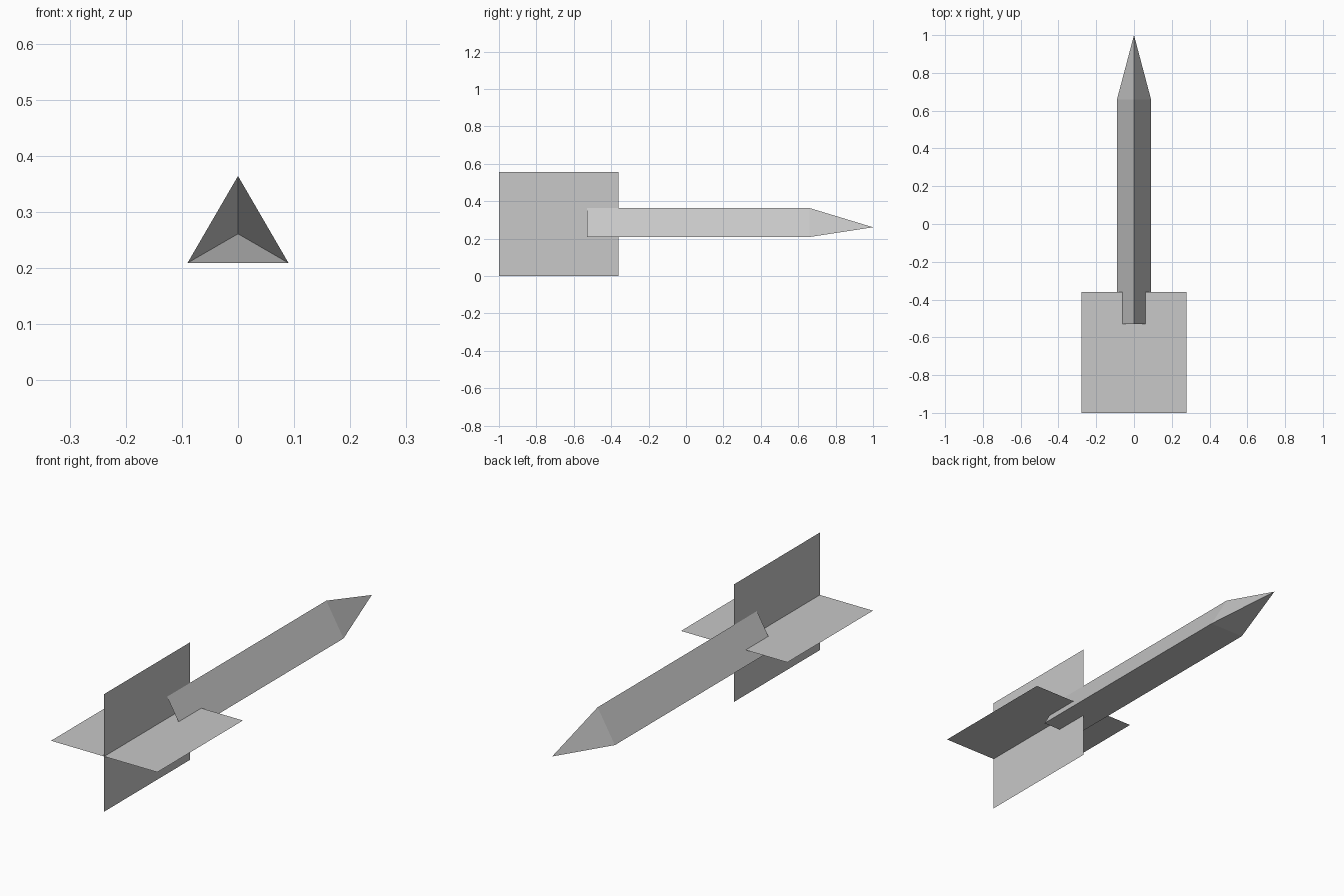
import bpy

if "Cube" in bpy.data.objects:
    bpy.data.objects.remove(bpy.data.objects["Cube"])

grey = bpy.data.materials.new("light grey")
grey.diffuse_color = (0.58, 0.58, 0.58, 1)
grey.use_nodes = True
grey.node_tree.nodes["Principled BSDF"].inputs["Base Color"].default_value = grey.diffuse_color

AXIS_Z = 0.261          # height of the shaft axis
FIN_BACK, FIN_FRONT = -1.0, -0.36


def make_mesh(name, verts, faces):
    mesh = bpy.data.meshes.new(name)
    mesh.from_pydata(verts, [], faces)
    mesh.materials.append(grey)
    obj = bpy.data.objects.new(name, mesh)
    bpy.context.collection.objects.link(obj)
    return obj


# Triangular cross-section shared by shaft and tip (x, z), counter-clockwise from the front
section = [(-0.09, 0.209), (0.09, 0.209), (0.0, 0.364)]


def ring(y):
    return [(x, y, z) for x, z in section]


# Shaft: three-sided tube, open at the tail
make_mesh("shaft", ring(-0.53) + ring(0.66),
          [(i, (i + 1) % 3, (i + 1) % 3 + 3, i + 3) for i in range(3)])

# Tip: three-sided point
make_mesh("tip", ring(0.66) + [(0, 1.0, AXIS_Z)],
          [(i, (i + 1) % 3, 3) for i in range(3)])

# Tail fins: two crossed flat sheets
make_mesh("vertical_fin",
          [(0, FIN_BACK, 0), (0, FIN_FRONT, 0), (0, FIN_FRONT, 0.556), (0, FIN_BACK, 0.556)],
          [(0, 1, 2, 3)])
make_mesh("horizontal_fin",
          [(-0.278, FIN_BACK, AXIS_Z), (0.278, FIN_BACK, AXIS_Z),
           (0.278, FIN_FRONT, AXIS_Z), (-0.278, FIN_FRONT, AXIS_Z)],
          [(0, 1, 2, 3)])
